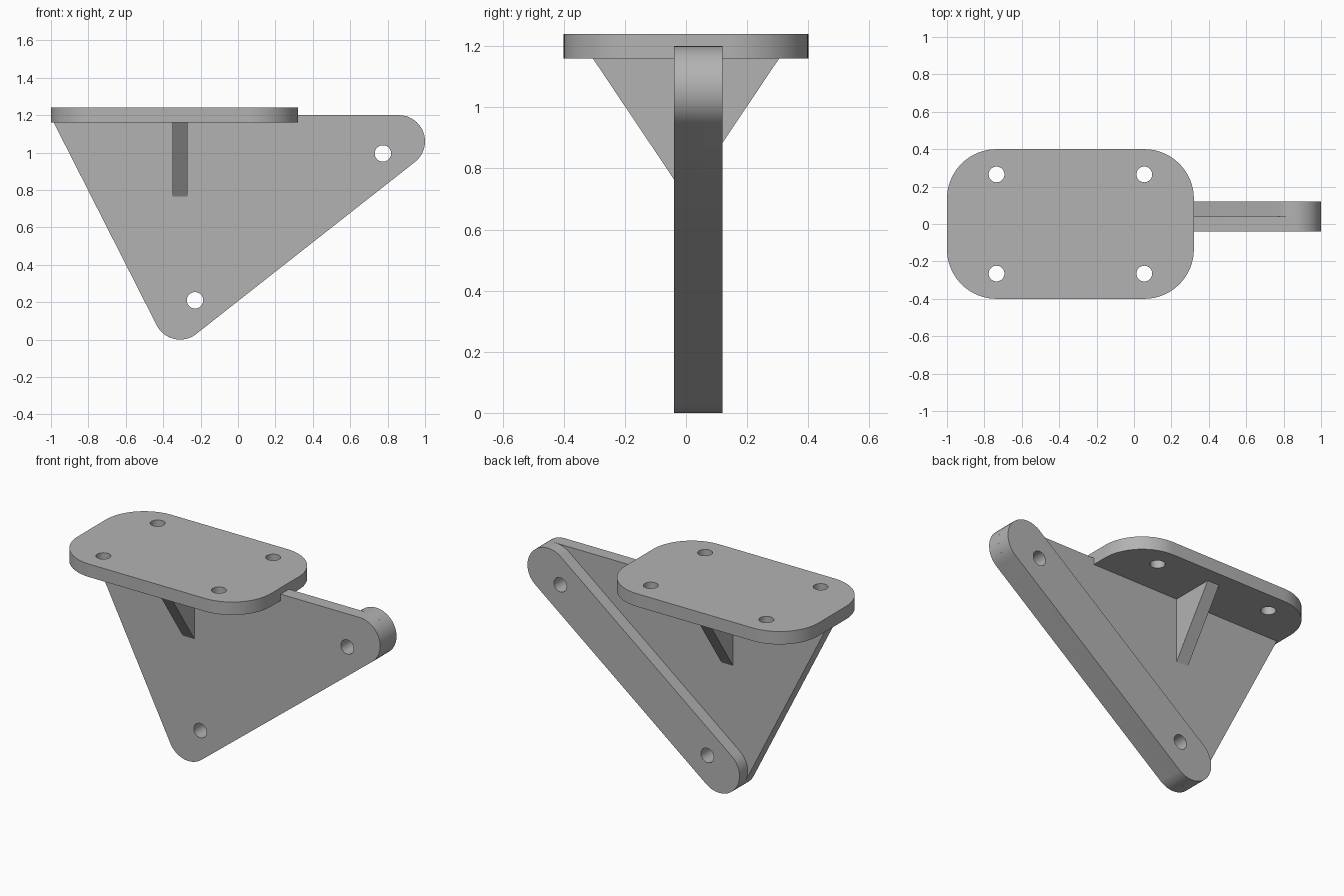
import bpy, bmesh, math
from mathutils import Vector

cube = bpy.data.objects.get("Cube")
if cube:
    bpy.data.objects.remove(cube, do_unlink=True)

grey = bpy.data.materials.new("plain_grey")
grey.use_nodes = True
GREY = (0.45, 0.45, 0.45, 1)
grey.diffuse_color = GREY
grey.node_tree.nodes["Principled BSDF"].inputs["Base Color"].default_value = GREY


def circle(u, v, r, n=32):
    return [(u + r * math.cos(math.tau * i / n), v + r * math.sin(math.tau * i / n)) for i in range(n)]


def rounded(corners, steps=20):
    """Counter-clockwise outline wrapped around corner circles (u, v, radius)."""
    normals = []
    for (u, v, r), (u2, v2, r2) in zip(corners, corners[1:] + corners[:1]):
        length = math.hypot(u2 - u, v2 - v)
        normals.append(math.atan2(v2 - v, u2 - u) - math.acos((r - r2) / length))
    outline = []
    for i, (u, v, r) in enumerate(corners):
        start = normals[i - 1]
        sweep = (normals[i] - start) % math.tau
        n = steps if r else 0
        for k in range(n + 1):
            a = start + sweep * k / max(n, 1)
            outline.append((u + r * math.cos(a), v + r * math.sin(a)))
    return outline


def slab(name, loops, axis, low, high):
    """Fill an outline with holes and give it thickness along an axis."""
    def place(u, v):
        co = [u, v]
        co.insert(axis, low)
        return co

    bm = bmesh.new()
    edges = []
    for loop in loops:
        verts = [bm.verts.new(place(u, v)) for u, v in loop]
        edges += [bm.edges.new((verts[i - 1], verts[i])) for i in range(len(verts))]
    bmesh.ops.triangle_fill(bm, edges=edges, use_beauty=True)
    grown = bmesh.ops.extrude_face_region(bm, geom=bm.faces[:])["geom"]
    move = Vector((0, 0, 0))
    move[axis] = high - low
    bmesh.ops.translate(bm, vec=move, verts=[g for g in grown if isinstance(g, bmesh.types.BMVert)])
    bmesh.ops.recalc_face_normals(bm, faces=bm.faces[:])
    mesh = bpy.data.meshes.new(name)
    bm.to_mesh(mesh)
    bm.free()
    mesh.materials.append(grey)
    obj = bpy.data.objects.new(name, mesh)
    bpy.context.collection.objects.link(obj)
    bpy.ops.object.select_all(action='DESELECT')
    obj.select_set(True)
    bpy.context.view_layer.objects.active = obj
    bpy.ops.object.shade_smooth_by_angle(angle=math.radians(30))
    return obj


# Shared rounded ends and bolt holes of the web and the bar
R = 0.14
low_end, high_end = (-0.31, R, R), (0.86, 1.06, R)
bar_holes = [circle(-0.23, 0.21, 0.044), circle(0.775, 0.995, 0.044)]

# Triangular web
web = rounded([low_end, high_end, (-0.985, 1.2, 0), (-0.985, 1.16, 0)])
slab("web", [web] + bar_holes, 1, -0.04, 0.04)

# Diagonal reinforcing bar behind the web
slab("diagonal_bar", [rounded([low_end, high_end])] + bar_holes, 1, 0.04, 0.12)

# Top mounting plate with four holes
C = 0.265
xs, ys = (-1 + C, 0.32 - C), (-0.4 + C, 0.4 - C)
plate = rounded([(xs[0], ys[0], C), (xs[1], ys[0], C), (xs[1], ys[1], C), (xs[0], ys[1], C)])
plate_holes = [circle(x, y, 0.042) for x in xs for y in (-C, C)]
slab("mounting_plate", [plate] + plate_holes, 2, 1.16, 1.24)

# Gusset rib running through the web under the plate
rib = [(-0.305, 1.16), (-0.04, 0.765), (0.04, 0.765), (0.305, 1.16)]
slab("gusset_rib", [rib], 0, -0.35, -0.27)
